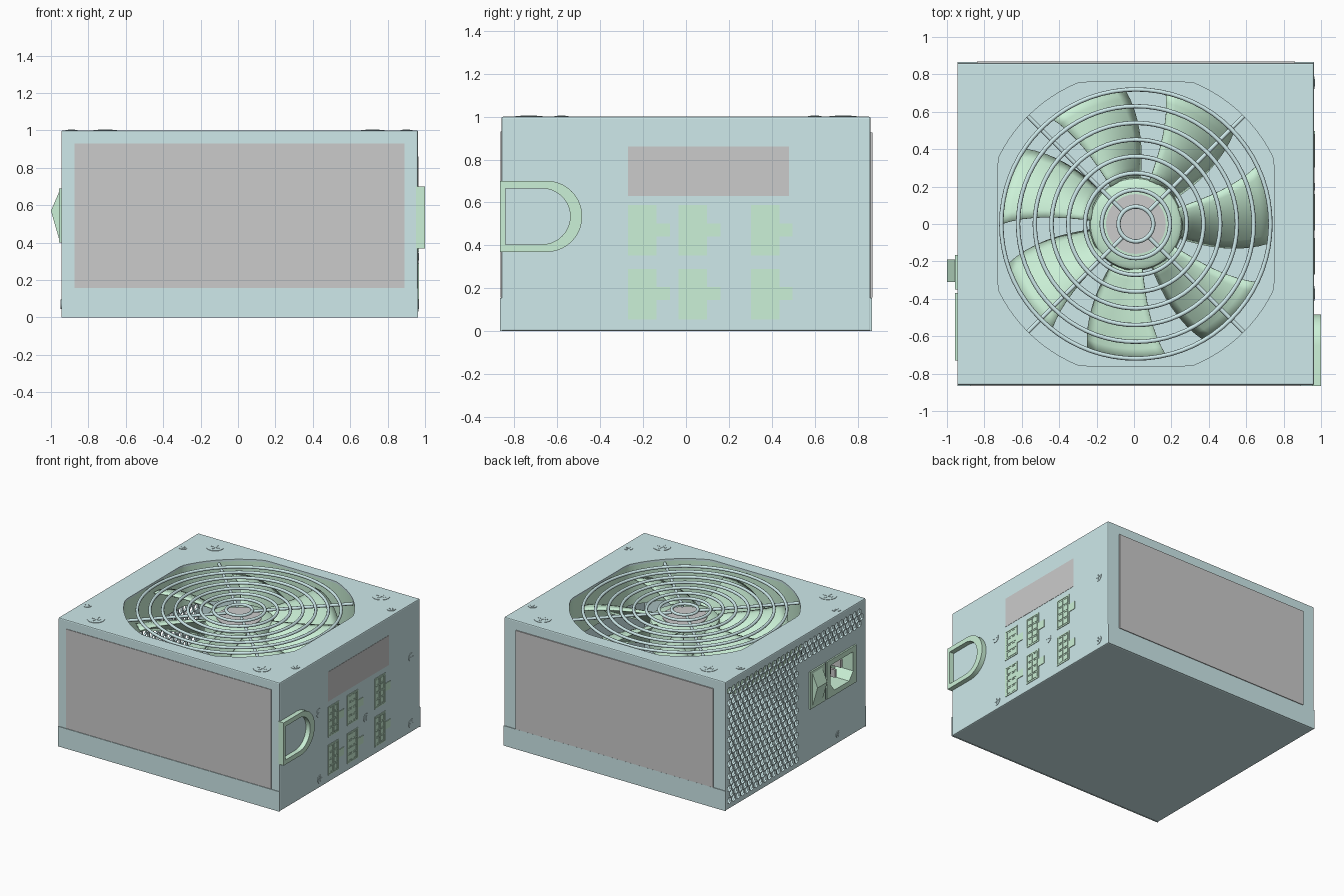
import bpy, bmesh, math
from math import cos, sin, pi, radians

if "Cube" in bpy.data.objects:
    bpy.data.objects.remove(bpy.data.objects["Cube"])


def material(name, rgb):
    m = bpy.data.materials.new(name)
    m.diffuse_color = (*rgb, 1)
    m.use_nodes = True
    m.node_tree.nodes["Principled BSDF"].inputs["Base Color"].default_value = m.diffuse_color
    return m


TEAL = material("teal", (0.62, 0.82, 0.83))
GREEN = material("green", (0.60, 0.88, 0.68))


def finish(name, bm, mat=None, smooth=False):
    bmesh.ops.recalc_face_normals(bm, faces=bm.faces)
    me = bpy.data.meshes.new(name)
    bm.to_mesh(me)
    bm.free()
    ob = bpy.data.objects.new(name, me)
    bpy.context.collection.objects.link(ob)
    if mat:
        me.materials.append(mat)
    if smooth:
        bpy.ops.object.select_all(action='DESELECT')
        ob.select_set(True)
        bpy.context.view_layer.objects.active = ob
        bpy.ops.object.shade_smooth_by_angle(angle=radians(35))
    return ob


def place(axis, d, u, v):
    return {'x': (d, u, v), 'y': (u, d, v), 'z': (u, v, d)}[axis]


def add_prism(bm, axis, pts, lo, hi):
    a, b = [[bm.verts.new(place(axis, d, *p)) for p in pts] for d in (lo, hi)]
    bm.faces.new(a)
    bm.faces.new(b)
    for i in range(len(pts)):
        j = (i + 1) % len(pts)
        bm.faces.new((a[i], a[j], b[j], b[i]))


def add_ring(bm, axis, outer, inner, lo, hi):
    loops = [[bm.verts.new(place(axis, d, *p)) for p in pts]
             for pts, d in ((outer, lo), (outer, hi), (inner, hi), (inner, lo))]
    n = len(outer)
    for k in range(4):
        a, b = loops[k], loops[(k + 1) % 4]
        for i in range(n):
            j = (i + 1) % n
            bm.faces.new((a[i], a[j], b[j], b[i]))


def rect(u0, u1, v0, v1):
    return [(u0, v0), (u1, v0), (u1, v1), (u0, v1)]


def circle(u, v, r, n=24, start=0):
    return [(u + r * cos(start + 2 * pi * i / n), v + r * sin(start + 2 * pi * i / n)) for i in range(n)]


def prism(name, axis, pts, lo, hi, mat=None, smooth=False):
    bm = bmesh.new()
    add_prism(bm, axis, pts, lo, hi)
    return finish(name, bm, mat, smooth)


def ring(name, axis, outer, inner, lo, hi, mat=None, smooth=False):
    bm = bmesh.new()
    add_ring(bm, axis, outer, inner, lo, hi)
    return finish(name, bm, mat, smooth)


def cut(ob, cutter):
    m = ob.modifiers.new("cut", 'BOOLEAN')
    m.operation, m.solver, m.object = 'DIFFERENCE', 'EXACT', cutter
    bpy.context.view_layer.objects.active = ob
    bpy.ops.object.modifier_apply(modifier=m.name)
    bpy.data.objects.remove(cutter)


X0, X1, Y, CX = -0.945, 0.963, 0.861, 0.01


# fan opening: a circle with its four sides cut flat
def opening(grow=0.0):
    pts = circle(0, 0, 0.815 + grow, 96)
    return [(CX + max(-0.738 - grow, min(0.738 + grow, x)), max(-0.758 - grow, min(0.758 + grow, y)))
            for x, y in pts]


# hollow case
bm = bmesh.new()
add_prism(bm, 'z', rect(X0, X1, -Y, Y), 0, 1)
bmesh.ops.bevel(bm, geom=bm.edges[:], offset=0.008, segments=2, affect='EDGES', profile=0.5)
case = finish("case", bm, TEAL)
cut(case, prism("case_cutter", 'z', rect(X0 + .015, X1 - .015, -Y + .015, Y - .015), .015, .985))
cut(case, prism("opening_cutter", 'z', opening(), 0.9, 1.1))
cut(case, prism("socket_cutter", 'x', rect(-.71, -.39, .42, .67), -1.1, -.92))

# honeycomb vent holes, L-shaped area on the left wall
bm = bmesh.new()
pitch = 0.055
for row in range(19):
    z = 0.062 + row * pitch * 0.866
    y = 0.815 - (row % 2) * pitch / 2
    while y > -0.82:
        if y > -0.03 or z > 0.79:
            add_prism(bm, 'x', circle(y, z, 0.0255, 6, pi / 6), -1.0, X0 + 0.03)
        y -= pitch
cut(case, finish("vent_cutter", bm))

# folded lips of the bottom tray, and side panels
for s, side in ((-1, "front"), (1, "back")):
    prism(side + "_tray_lip", 'y', rect(X0, X1, 0, .155), s * (Y - .002), s * (Y + .005), TEAL)
prism("front_panel", 'y', rect(-.874, .89, .157, .93), -Y - .004, -Y + .004)
prism("back_panel", 'y', rect(-.84, .86, .157, .925), Y - .004, Y + .008)
prism("right_panel", 'x', rect(-.27, .48, .63, .86), X1 - .004, X1 + .002)

# fan frame
ring("fan_frame", 'z', opening(.015), opening(), .68, .986, GREEN, True)

# fan hub with rounded shoulder
bm = bmesh.new()
prof = [(0, .70), (.25, .70), (.25, .89), (.243, .912), (.225, .925), (.16, .93), (0, .93)]
vs = [bm.verts.new((r, 0, z)) for r, z in prof]
es = [bm.edges.new(p) for p in zip(vs, vs[1:])]
bmesh.ops.spin(bm, geom=vs + es, cent=(0, 0, 0), axis=(0, 0, 1), angle=2 * pi, steps=48)
bmesh.ops.remove_doubles(bm, verts=bm.verts[:], dist=1e-4)
finish("fan_hub", bm, GREEN, True).location.x = CX
prism("hub_disc", 'z', circle(CX, 0, .16, 32), .929, .934)

# seven swept, cambered blades
bm = bmesh.new()
NR, NC = 8, 8
for k in range(7):
    base = radians(1) + k * 2 * pi / 7
    grid = []
    for i in range(NR + 1):
        f = i / NR
        r = 0.24 + 0.49 * f
        mid = base + radians(8) * f * f
        half = radians(20 - 3 * f)
        line = []
        for j in range(NC + 1):
            s = j / NC
            a = mid + (2 * s - 1) * half
            line.append(bm.verts.new((CX + r * cos(a), r * sin(a), .73 + .2 * s * (2 - s))))
        grid.append(line)
    for i in range(NR):
        for j in range(NC):
            bm.faces.new((grid[i][j], grid[i + 1][j], grid[i + 1][j + 1], grid[i][j + 1]))
blades = finish("fan_blades", bm, GREEN, True)
sol = blades.modifiers.new("thickness", 'SOLIDIFY')
sol.thickness = 0.012

# wire grill: rings on four diagonal spokes
for k in range(8):
    bpy.ops.mesh.primitive_torus_add(location=(CX, 0, .985), major_radius=.093 + .0895 * k,
                                     minor_radius=.0115, major_segments=72, minor_segments=8)
    ob = bpy.context.object
    ob.name = f"grill_ring_{k + 1}"
    ob.data.materials.append(TEAL)
    bpy.ops.object.shade_smooth_by_angle(angle=radians(60))
for k in range(4):
    a = pi / 4 + k * pi / 2
    bpy.ops.mesh.primitive_cylinder_add(vertices=10, radius=.0115, depth=.725, rotation=(0, pi / 2, a),
                                        location=(CX + .455 * cos(a), .455 * sin(a), .968))
    ob = bpy.context.object
    ob.name = f"grill_spoke_{k + 1}"
    ob.data.materials.append(TEAL)
    bpy.ops.object.shade_smooth_by_angle(angle=radians(40))


# cross-head screws
def screw(name, axis, u, v, r, d, out=1):
    bm = bmesh.new()
    add_prism(bm, axis, circle(u, v, r), d - out * .01, d + out * .003)
    w, l = r * .12, r * .6
    add_prism(bm, axis, rect(u - l, u + l, v - w, v + w), d, d + out * .005)
    add_prism(bm, axis, rect(u - w, u + w, v - l, v + l), d, d + out * .005)
    finish(name, bm, TEAL, True)


for sx in (-1, 1):
    for sy in (-1, 1):
        screw("cover_screw", 'z', .005 + sx * .895, .01 + sy * .59, .032, 1)
        screw("fan_screw", 'z', .005 + sx * .715, sy * .733, .063, 1)
for y, z in ((.755, .07), (-.365, .065), (-.38, .585), (.755, .585), (.2, .325)):
    screw("right_screw", 'x', y, z, .033, X1)
screw("left_screw", 'x', -.52, .07, .025, X0, -1)

# modular cable connectors: 2 x 4 cells inside a rim, with a latch tab
for y in (-.27, -.035, .302):
    for z in (.055, .352):
        bm = bmesh.new()
        w, h = .133, .235
        add_ring(bm, 'x', rect(y, y + w, z, z + h), rect(y + .009, y + w - .009, z + .009, z + h - .009),
                 X1 - .005, X1 + .004)
        for i in range(2):
            for j in range(4):
                u, v = y + .015 + i * .054, z + .014 + j * .053
                add_ring(bm, 'x', rect(u, u + .049, v, v + .048), rect(u + .007, u + .042, v + .007, v + .041),
                         X1 - .005, X1 + .004)
        add_prism(bm, 'x', rect(y + w, y + w + .062, z + .09, z + .15), X1 - .005, X1 + .004)
        add_prism(bm, 'x', rect(y + .002, y + w - .002, z + .002, z + h - .002), X1 - .005, X1 + .0015)
        finish("cable_connector", bm, GREEN)


# D-shaped cable grommet
def d_shape(y0, yc, zc, r):
    return [(y0, zc + r), (y0, zc - r)] + [(yc + r * sin(t), zc - r * cos(t))
                                           for t in (pi * i / 20 for i in range(21))]


ring("cable_grommet", 'x', d_shape(-.866, -.65, .535, .166), d_shape(-.842, -.67, .535, .13),
     X1 - .01, 1.0, GREEN, True)

# power inlet: flange, recess with chamfered corners, back wall and pins
hole = [(-.69, .50), (-.64, .44), (-.46, .44), (-.41, .50), (-.41, .65), (-.69, .65)]
flange = [(-.73, .50), (-.73, .40), (-.37, .40), (-.37, .50), (-.37, .69), (-.73, .69)]
ring("inlet_flange", 'x', flange, hole, X0 - .012, X0 + .003, GREEN)
sleeve = [(-.55 + (y + .55) * 1.06, .545 + (z - .545) * 1.06) for y, z in hole]
ring("inlet_sleeve", 'x', sleeve, hole, X0, X0 + .15, GREEN)
prism("inlet_back", 'x', sleeve, X0 + .14, X0 + .155, GREEN)
for y, z in ((-.62, .57), (-.55, .52), (-.48, .57)):
    prism("inlet_pin", 'x', rect(y - .01, y + .01, z - .03, z + .03), X0 + .04, X0 + .145)

# rocker switch: bezel and wedge
ring("switch_bezel", 'x', rect(-.35, -.165, .40, .69), rect(-.31, -.19, .42, .67), X0 - .012, X0 + .003, GREEN)
prism("switch_rocker", 'y', [(X0 + .01, .42), (X0 - .012, .42), (-1, .57), (X0 - .012, .67), (X0 + .01, .67)],
      -.31, -.19, GREEN)
